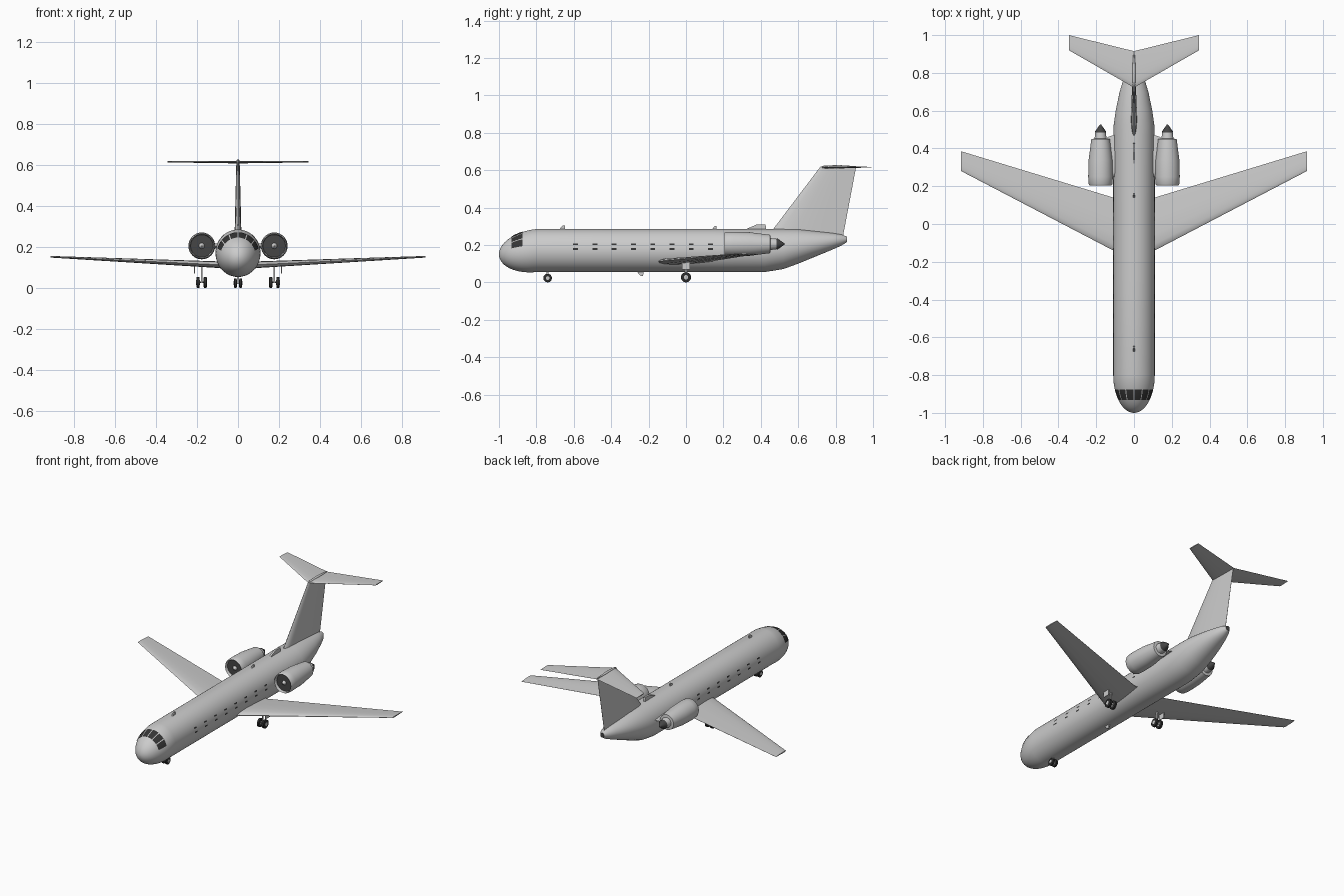
import bpy, math
from mathutils import Vector

cube = bpy.data.objects.get("Cube")
if cube:
    bpy.data.objects.remove(cube)


def material(name, value):
    m = bpy.data.materials.new(name)
    m.use_nodes = True
    col = (value, value, value, 1)
    m.diffuse_color = col
    m.node_tree.nodes["Principled BSDF"].inputs["Base Color"].default_value = col
    return m


SKIN = material("light_grey_skin", 0.6)
GLASS = material("dark_glass", 0.035)
DARK = material("dark_metal", 0.06)
TYRE = material("black_tyre", 0.025)


def loft(name, rings, mat, caps=True, closed=True, smooth=True):
    """Skin a list of equal-length point rings."""
    n = len(rings[0])
    verts = [p for ring in rings for p in ring]
    faces = []
    for i in range(len(rings) - 1):
        for j in range(n if closed else n - 1):
            k = (j + 1) % n
            faces.append((i * n + j, i * n + k, (i + 1) * n + k, (i + 1) * n + j))
    if caps:
        faces.append(tuple(range(n))[::-1])
        faces.append(tuple(range(len(verts) - n, len(verts))))
    me = bpy.data.meshes.new(name)
    me.from_pydata(verts, [], faces)
    me.materials.append(mat)
    ob = bpy.data.objects.new(name, me)
    bpy.context.collection.objects.link(ob)
    bpy.ops.object.select_all(action='DESELECT')
    ob.select_set(True)
    bpy.context.view_layer.objects.active = ob
    bpy.ops.object.mode_set(mode='EDIT')
    bpy.ops.mesh.select_all(action='SELECT')
    bpy.ops.mesh.normals_make_consistent(inside=False)
    bpy.ops.object.mode_set(mode='OBJECT')
    if smooth:
        bpy.ops.object.shade_smooth_by_angle(angle=math.radians(35))
    return ob


def lathe(name, profile, centre, mat, axis='Y', n=32):
    """Revolve (offset, radius) pairs about an axis through centre."""
    rings = []
    for d, r in profile:
        ring = []
        for i in range(n):
            a = 2 * math.pi * i / n
            u, v = r * math.cos(a), r * math.sin(a)
            ring.append(Vector(centre) + Vector((u, d, v) if axis == 'Y' else (d, u, v)))
        rings.append(ring)
    return loft(name, rings, mat)


def box(name, x, y, z, mat):
    rings = [[(x[i], y[0], z[0]), (x[i], y[1], z[0]), (x[i], y[1], z[1]), (x[i], y[0], z[1])]
             for i in (0, 1)]
    return loft(name, rings, mat, smooth=False)


def blade(name, outline, half, mat):
    """Thin upright plate with a (y, z) outline."""
    return loft(name, [[(s * half, y, z) for y, z in outline] for s in (-1, 1)], mat, smooth=False)


FOIL = [(0, 0), (.03, .45), (.12, .85), (.3, 1), (.6, .7), (1, .04)]
FOIL += [(c, -t) for c, t in FOIL[:0:-1]]


def foil(x, y, z, chord, half, upright=False):
    return [(x + t * half, y + c * chord, z) if upright else (x, y + c * chord, z + t * half)
            for c, t in FOIL]


# Fuselage: rounded nose, constant cabin, upswept tail
TAIL = [(.42, .17, .11, .115), (.52, .178, .108, .107), (.6, .192, .097, .092),
        (.7, .207, .076, .066), (.78, .219, .052, .045), (.83, .226, .033, .03),
        (.86, .23, .014, .015)]


def section(y):
    if y < -.8:
        t = (-.8 - y) / .2
        s = max(math.sqrt(max(1 - t * t, 0)), .02)
        return .17 - .02 * t, .11 * s, .115 * s
    if y <= TAIL[0][0]:
        return TAIL[0][1:]
    for a, b in zip(TAIL, TAIL[1:]):
        if y <= b[0] + 1e-6:
            f = (y - a[0]) / (b[0] - a[0])
            return tuple(p + (q - p) * f for p, q in zip(a[1:], b[1:]))


def hull(y, angle, lift=0.0):
    """Point on the fuselage skin; angle is measured from the crown."""
    zc, rx, rz = section(y)
    return ((rx + lift) * math.sin(angle), y, zc + (rz + lift) * math.cos(angle))


stations = [-.8 - .2 * math.cos(math.pi / 2 * i / 14) for i in range(15)] + [-.3, .1]
stations += [row[0] for row in TAIL]
body = loft("fuselage", [[hull(y, 2 * math.pi * j / 48) for j in range(48)] for y in stations], SKIN)
body.data.materials.append(DARK)
for f in body.data.polygons:
    if f.center.y > .855:
        f.material_index = 1


# Windows: curved panes laid on the skin
def pane(name, y0, y1, a0, a1):
    ys = [y0 + (y1 - y0) * i / 4 for i in range(5)]
    angles = [math.radians(a0 + (a1 - a0) * j / 4) for j in range(5)]
    loft(name, [[hull(y, a, .0025) for a in angles] for y in ys], GLASS, caps=False, closed=False)


for i in range(6):
    start = -75 + 25 * i
    pane("cockpit_window", -.932, -.875, start + 1.5, start + 23.5)
for i in range(8):
    for side in (-1, 1):
        for z in (.178, .204):
            a = math.degrees(math.acos((z - .17) / .115))
            y = -.59 + .103 * i
            pane("cabin_window", y - .013, y + .013, side * (a - 2.2), side * (a + 2.2))

# Fin, tailplane and fin cap
loft("fin", [foil(0, .44, .25, .4, .017, True), foil(0, .72, .62, .19, .008, True)], SKIN)
lathe("fin_cap", [(0, .001), (.02, .007), (.1, .009), (.19, .003)], (0, .72, .618), SKIN, n=12)
loft("tailplane", [foil(-.345, .92, .616, .08, .003), foil(0, .722, .614, .193, .006),
                   foil(.345, .92, .616, .08, .003)], SKIN)

for s, side in ((1, "left"), (-1, "right")):
    # Wing
    loft(side + "_wing", [foil(s * .03, -.182, .107, .35, .017),
                          foil(s * .11, -.14, .114, .28, .016),
                          foil(s * .915, .28, .152, .105, .004)], SKIN)
    # Engine nacelle with open intake
    c = (s * .177, 0, .205)
    lathe(side + "_nacelle", [(.235, .054), (.212, .055), (.205, .059), (.212, .063), (.25, .0655),
                              (.34, .063), (.45, .049), (.452, .032), (.49, .027)], c, SKIN)
    lathe(side + "_fan", [(.222, .001), (.2225, .0545), (.23, .0545)], c, DARK)
    lathe(side + "_spinner", [(.205, .002), (.212, .009), (.224, .015)], c, SKIN, n=16)
    lathe(side + "_exhaust_cone", [(.485, .029), (.49, .029), (.527, .003)], c, DARK, n=20)
    loft(side + "_pylon", [foil(s * .08, .25, .205, .23, .012),
                           foil(s * .14, .25, .205, .21, .012)], SKIN)
    # Main landing gear
    for x in (.16, .195):
        wx = s * x
        lathe("main_wheel", [(-.008, .021), (-.006, .027), (.006, .027), (.008, .021)],
              (wx, 0, .027), TYRE, 'X', 24)
        lathe("main_hub", [(-.009, .012), (.009, .012)], (wx, 0, .027), SKIN, 'X', 16)
    lathe("main_axle", [(-.02, .004), (.02, .004)], (s * .1775, 0, .027), DARK, 'X', 10)
    box("main_strut", (s * .1775 - .003, s * .1775 + .003), (-.005, .005), (.025, .11), SKIN)
    box("gear_door", (s * .212 - .002, s * .212 + .002), (-.022, .022), (.07, .11), SKIN)
    # Nose wheels
    lathe("nose_wheel", [(-.007, .018), (-.005, .023), (.005, .023), (.007, .018)],
          (s * .013, -.74, .023), TYRE, 'X', 24)
    lathe("nose_hub", [(-.008, .01), (.008, .01)], (s * .013, -.74, .023), SKIN, 'X', 16)

box("nose_strut", (-.004, .004), (-.745, -.735), (.02, .08), SKIN)

# Antennas and dorsal blade
blade("front_antenna", [(-.68, .28), (-.645, .28), (-.648, .304), (-.66, .304)], .004, SKIN)
blade("rear_antenna", [(.135, .28), (.165, .28), (.163, .3), (.153, .3)], .004, SKIN)
blade("belly_antenna", [(-.265, .06), (-.225, .06), (-.23, .033), (-.242, .033)], .004, SKIN)
blade("dorsal_blade", [(.31, .28), (.43, .28), (.425, .31), (.38, .31)], .006, SKIN)
